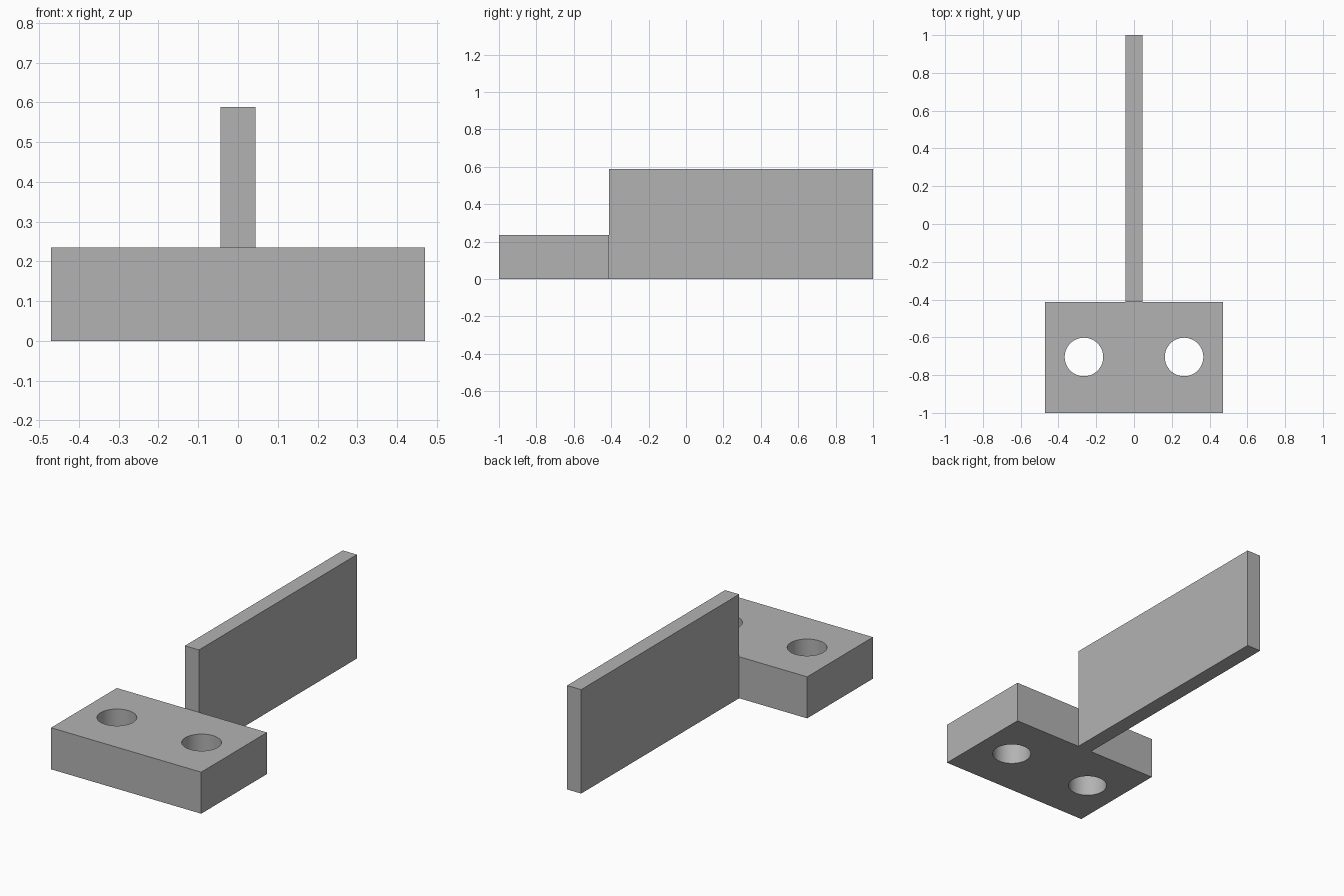
import bpy
from math import radians

cube = bpy.data.objects.get("Cube")
if cube:
    bpy.data.objects.remove(cube, do_unlink=True)

# Single grey material
grey = bpy.data.materials.new("plain grey")
grey.use_nodes = True
color = (0.45, 0.45, 0.45, 1)
grey.diffuse_color = color
grey.node_tree.nodes["Principled BSDF"].inputs["Base Color"].default_value = color


def box(name, low, high):
    """Box spanning two opposite corners."""
    center = [(a + b) / 2 for a, b in zip(low, high)]
    bpy.ops.mesh.primitive_cube_add(size=1, location=center)
    obj = bpy.context.object
    obj.name = name
    obj.scale = [b - a for a, b in zip(low, high)]
    bpy.ops.object.transform_apply(location=False, rotation=False, scale=True)
    obj.data.materials.append(grey)
    return obj


HALF_WIDTH, BLOCK_TOP, JOINT_Y = 0.47, 0.235, -0.412

# Upright blade behind the block
box("upright_blade", (-0.044, JOINT_Y, 0), (0.044, 1, 0.588))

# Mounting block with two vertical through-holes
block = box("mounting_block", (-HALF_WIDTH, -1, 0), (HALF_WIDTH, JOINT_Y, BLOCK_TOP))
for side in (-1, 1):
    bpy.ops.mesh.primitive_cylinder_add(
        vertices=64, radius=0.102, depth=1, location=(side * 0.265, -0.704, BLOCK_TOP / 2))
    cutter = bpy.context.object
    cutter.name = "hole_cutter"
    cutter.hide_render = True
    cutter.data.materials.append(grey)
    cut = block.modifiers.new("hole", 'BOOLEAN')
    cut.operation = 'DIFFERENCE'
    cut.solver = 'EXACT'
    cut.object = cutter
    bpy.ops.object.select_all(action='DESELECT')
    block.select_set(True)
    bpy.context.view_layer.objects.active = block
    bpy.ops.object.modifier_apply(modifier=cut.name)
    bpy.data.objects.remove(cutter, do_unlink=True)

# Smooth hole walls, crisp block edges
bpy.ops.object.shade_smooth_by_angle(angle=radians(30))
